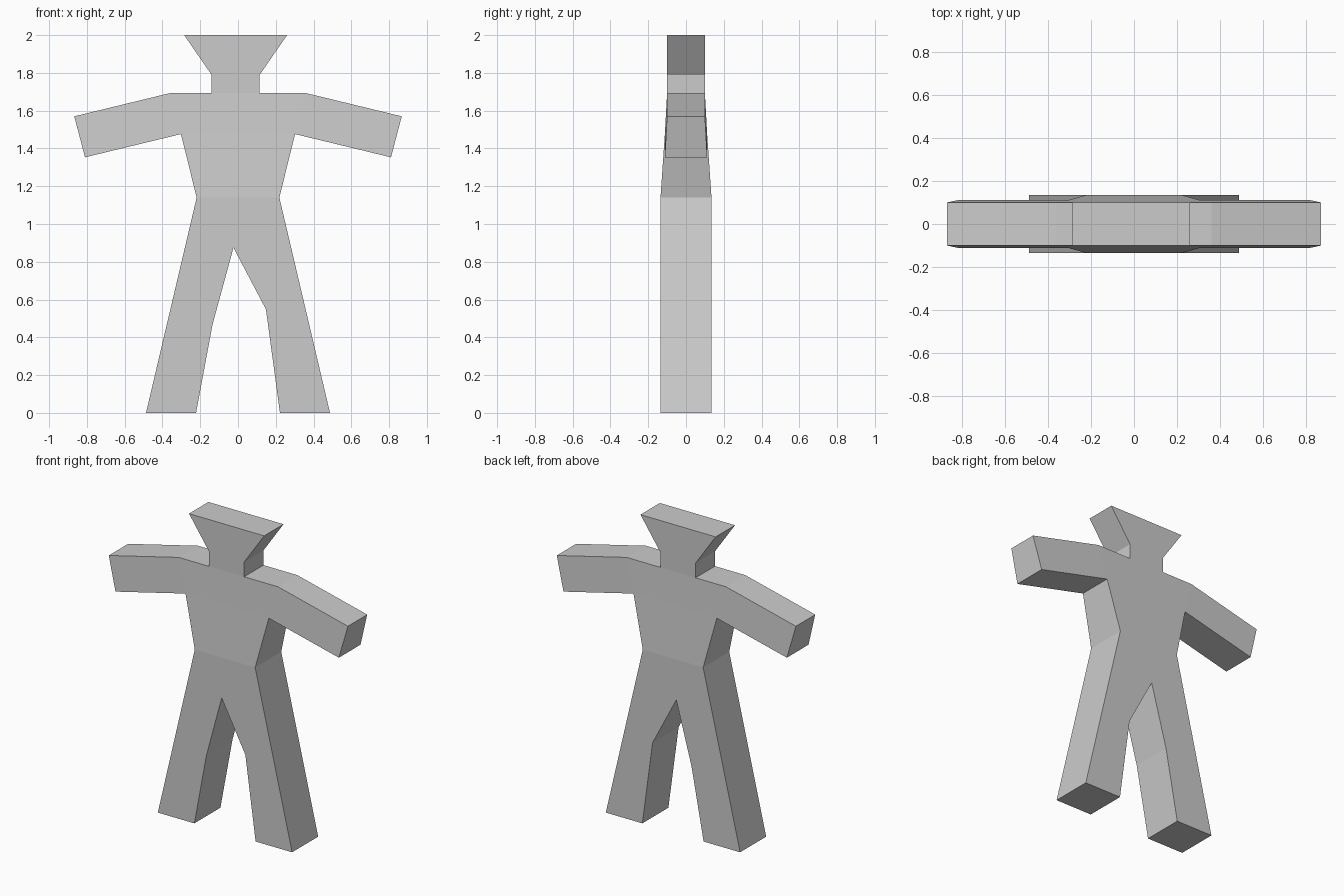
import bpy, bmesh

if "Cube" in bpy.data.objects:
    bpy.data.objects.remove(bpy.data.objects["Cube"])

# Front outline points: (x, z, half depth)
P = {
    "head_l": (-0.285, 2.0, 0.1), "head_r": (0.26, 2.0, 0.1),
    "chin_l": (-0.14, 1.79, 0.1), "chin_r": (0.115, 1.79, 0.1),
    "neck_l": (-0.14, 1.693, 0.1), "neck_r": (0.115, 1.693, 0.1),
    "crotch": (-0.024, 0.875, 0.135),
    "knee_l": (-0.135, 0.467, 0.135), "knee_r": (0.148, 0.548, 0.135),
}
# Mirrored outline points
for name, (x, z, d) in {
    "shoulder": (0.36, 1.693, 0.1), "hand_top": (0.867, 1.57, 0.1),
    "hand_low": (0.81, 1.353, 0.112), "armpit": (0.302, 1.476, 0.112),
    "waist": (0.219, 1.14, 0.135), "foot_out": (0.487, 0.0, 0.135),
    "foot_in": (0.222, 0.0, 0.135),
}.items():
    P[name + "_l"] = (-x, z, d)
    P[name + "_r"] = (x, z, d)

# Panels that make up the front and back of the figure
panels = [
    "head_l head_r chin_r chin_l",                                   # head
    "chin_l chin_r neck_r neck_l",                                   # neck
    "neck_l neck_r shoulder_r armpit_r armpit_l shoulder_l",         # chest
    "armpit_l armpit_r waist_r waist_l",                             # belly
    "shoulder_r hand_top_r hand_low_r armpit_r",                     # arms
    "shoulder_l armpit_l hand_low_l hand_top_l",
    "waist_l waist_r foot_out_r foot_in_r knee_r crotch "
    "knee_l foot_in_l foot_out_l",                                   # legs
]

bm = bmesh.new()
front = {n: bm.verts.new((x, -d, z)) for n, (x, z, d) in P.items()}
back = {n: bm.verts.new((x, d, z)) for n, (x, z, d) in P.items()}
twin = {front[n]: back[n] for n in P}
for panel in panels:
    names = panel.split()
    bm.faces.new([front[n] for n in names])
    bm.faces.new([back[n] for n in reversed(names)])

# Side walls join the open outlines of the two sheets
for e in [e for e in bm.edges if e.is_boundary and e.verts[0] in twin]:
    a, b = e.verts
    bm.faces.new((a, b, twin[b], twin[a]))
bmesh.ops.recalc_face_normals(bm, faces=bm.faces)

mesh = bpy.data.meshes.new("figure_body")
bm.to_mesh(mesh)
bm.free()
bpy.context.collection.objects.link(bpy.data.objects.new("figure_body", mesh))
